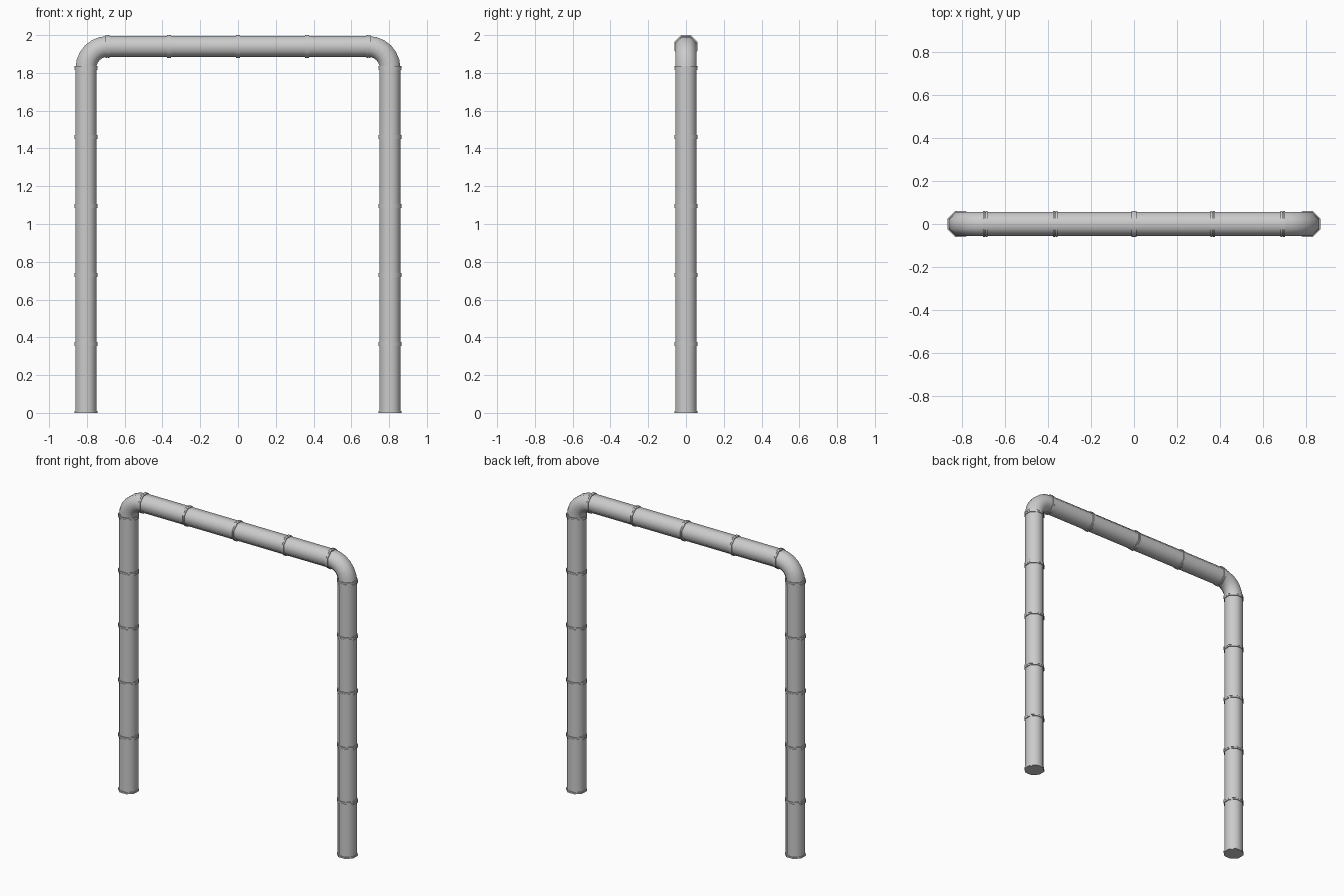
import bpy, bmesh, math
from mathutils import Vector, Matrix

if "Cube" in bpy.data.objects:
    bpy.data.objects.remove(bpy.data.objects["Cube"])

SIDES, PIPE, FLANGE = 8, 0.055, 0.06     # radii measured to the flats
X, TOP, BEND = 0.805, 1.94, 0.115
RING = 0.0105

steel = bpy.data.materials.new("grey steel")
steel.use_nodes = True
grey = (0.6, 0.6, 0.6, 1)
steel.diffuse_color = grey
steel.node_tree.nodes["Principled BSDF"].inputs["Base Color"].default_value = grey


def sweep(name, stations, flat_radius):
    """Capped octagonal tube through (point, angle) stations in the XZ plane."""
    bm = bmesh.new()
    r = flat_radius / math.cos(math.pi / SIDES)
    rings = []
    for point, angle in stations:
        turn = Matrix.Rotation(angle, 3, 'Y')
        ring = []
        for i in range(SIDES):
            a = (i + 0.5) * math.tau / SIDES
            offset = turn @ Vector((r * math.cos(a), r * math.sin(a), 0))
            ring.append(bm.verts.new(Vector(point) + offset))
        rings.append(ring)
    for a, b in zip(rings, rings[1:]):
        for i in range(SIDES):
            j = (i + 1) % SIDES
            bm.faces.new((a[i], a[j], b[j], b[i]))
    bm.faces.new(rings[0][::-1])
    bm.faces.new(rings[-1])
    bmesh.ops.recalc_face_normals(bm, faces=bm.faces)
    mesh = bpy.data.meshes.new(name)
    bm.to_mesh(mesh)
    bm.free()
    mesh.materials.append(steel)
    obj = bpy.data.objects.new(name, mesh)
    bpy.context.collection.objects.link(obj)
    bpy.ops.object.select_all(action='DESELECT')
    obj.select_set(True)
    bpy.context.view_layer.objects.active = obj
    bpy.ops.object.shade_smooth_by_angle(angle=math.radians(50))


def flange(name, x, z, angle, halves=(-1, 1)):
    """Pair of bolted collars meeting at a pipe joint."""
    axis = Vector((math.sin(angle), 0, math.cos(angle)))
    for h in halves:
        near = Vector((x, 0, z)) + axis * h * 0.0005
        far = Vector((x, 0, z)) + axis * h * RING
        sweep(name, [(near, angle), (far, angle)], FLANGE)


joint = TOP - BEND
quarter = math.pi / 2
for side, s in (("left", 1), ("right", -1)):
    # upright leg with its joints
    sweep(side + "_leg", [((s * X, 0, 0), 0), ((s * X, 0, joint), 0)], PIPE)
    flange(side + "_foot_flange", s * X, 0, 0, (1,))
    for k in range(1, 6):
        flange(side + "_leg_flange", s * X, joint * k / 5, 0)
    # elbow
    bend = []
    for k in range(7):
        a = quarter * k / 6
        bend.append(((s * (X - BEND + BEND * math.cos(a)), 0,
                      joint + BEND * math.sin(a)), -s * a))
    sweep(side + "_elbow", bend, PIPE)

# crossbar with its joints
span = X - BEND
sweep("crossbar", [((-span, 0, TOP), quarter), ((span, 0, TOP), quarter)], PIPE)
for x in (-span, -0.365, 0, 0.365, span):
    flange("crossbar_flange", x, TOP, quarter)
